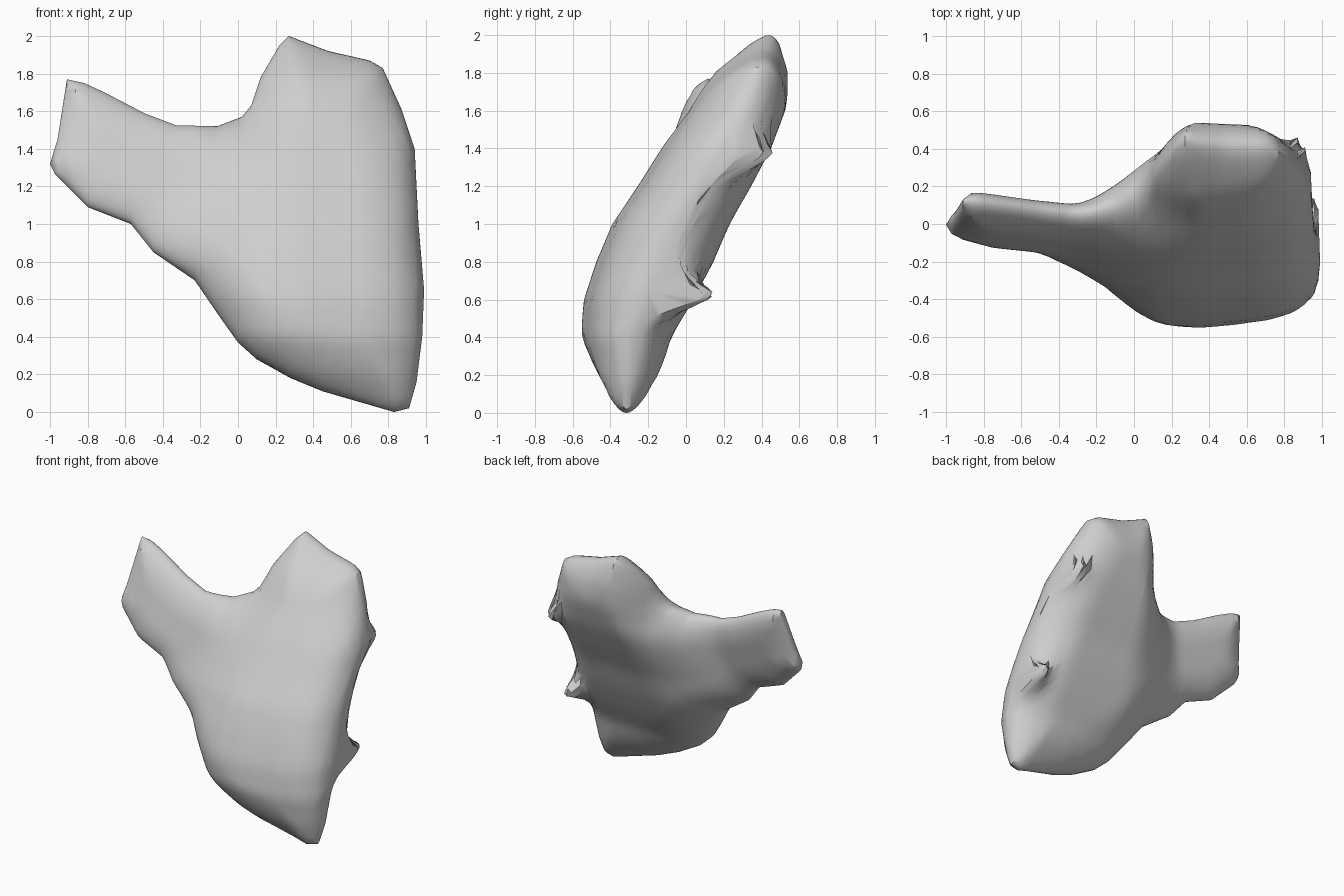
import bpy, bmesh, math, random

if "Cube" in bpy.data.objects:
    bpy.data.objects.remove(bpy.data.objects["Cube"])

random.seed(4)

# Front silhouette (x, z), upper and lower edges from left tip to right rim
TOP = [(-1, 1.32), (-.96, 1.45), (-.91, 1.77), (-.82, 1.75), (-.71, 1.70), (-.5, 1.59),
       (-.33, 1.525), (-.11, 1.52), (.02, 1.57), (.07, 1.63), (.12, 1.78), (.22, 1.95),
       (.27, 2.0), (.48, 1.92), (.7, 1.87), (.77, 1.83), (.87, 1.61), (.94, 1.4),
       (.96, 1.0), (.99, .65)]
LOW = [(-1, 1.32), (-.97, 1.26), (-.8, 1.09), (-.57, 1.0), (-.45, .85), (-.23, .7),
       (-.1, .51), (.0, .37), (.1, .28), (.28, .18), (.45, .11), (.83, 0), (.91, .02),
       (.95, .16), (.98, .4), (.99, .65)]
# Leaning body: height, middle y, half thickness
MID = [(0, -.34), (.4, -.32), (.6, -.25), (.8, -.165), (1, -.08), (1.2, .045),
       (1.4, .16), (1.6, .27), (1.8, .345), (2, .44)]
HALF = [(0, .14), (.2, .2), (.4, .24), (.6, .29), (.8, .31), (1, .31), (1.4, .29),
        (1.8, .22), (2, .14)]
# Bony spurs on the back of the right rim: x, z, reach, radius
SPURS = [(.89, 1.37, .13, .08), (.97, .62, .24, .09)]


def lerp(table, v):
    for (a, p), (b, q) in zip(table, table[1:]):
        if v <= b:
            return p + (q - p) * max(0, (v - a) / (b - a))
    return table[-1][1]


def clamp(v):
    return max(0, min(1, v))


OUTLINE = TOP + LOW[-2:0:-1]


def edge_distance(x, z):
    best = 9
    for (ax, az), (bx, bz) in zip(OUTLINE, OUTLINE[1:] + OUTLINE[:1]):
        dx, dz = bx - ax, bz - az
        t = clamp(((x - ax) * dx + (z - az) * dz) / (dx * dx + dz * dz))
        best = min(best, math.hypot(x - ax - t * dx, z - az - t * dz))
    return best


def section(x, z):
    """Front and back y at a point of the silhouette."""
    up = clamp((z - .7) / .8)                  # the bulge starts further right up high
    w = clamp((x + .6 - .3 * up) / (.8 - .2 * up))
    w = w * w * (3 - 2 * w)
    right = .025 * clamp((x - .35) / .4)
    mid = (1 - w) * (-.01 + .27 * (z - 1.3)) + w * lerp(MID, z) + right
    half = (1 - w) * .1 + w * lerp(HALF, z) - right
    k = 1 - min(1, edge_distance(x, z) / (.22 + .1 * w))
    half *= math.sqrt(max(0, 1 - k * k))
    spur = sum(r * math.exp(-((x - a) ** 2 + (z - b) ** 2) / (s * s)) for a, b, r, s in SPURS)
    if half < 1e-4:
        spur = 0
    return mid - half, mid + half + spur


# Column positions: silhouette knots plus even steps
xs = sorted({p[0] for p in TOP + LOW})
cols = [xs[0]]
for a, b in zip(xs, xs[1:]):
    n = max(1, round((b - a) / .04))
    cols += [a + (b - a) * i / n for i in range(1, n + 1)]

# Body: front and back skins joined along the silhouette
N = 40
bm = bmesh.new()
grids = [[], []]
for x in cols:
    lo, hi = lerp(LOW, x), lerp(TOP, x)
    rows = [[], []]
    for j in range(N + 1):
        z = lo + (hi - lo) * (1 - math.cos(math.pi * j / N)) / 2
        for row, y in zip(rows, section(x, z)):
            row.append(bm.verts.new((x, y, z)))
    for g, row in zip(grids, rows):
        g.append(row)
for s, g in enumerate(grids):
    for a, b in zip(g, g[1:]):
        for j in range(N):
            q = [a[j], b[j], b[j + 1], a[j + 1]]
            bm.faces.new(q[::-1] if s else q)
bmesh.ops.remove_doubles(bm, verts=bm.verts, dist=.002)
bmesh.ops.dissolve_degenerate(bm, edges=bm.edges, dist=.001)
bmesh.ops.recalc_face_normals(bm, faces=bm.faces)
mesh = bpy.data.meshes.new("bone_body")
bm.to_mesh(mesh)
bm.free()
body = bpy.data.objects.new("bone_body", mesh)
bpy.context.collection.objects.link(body)

# Single pale grey
grey = bpy.data.materials.new("pale_grey")
grey.diffuse_color = (.62, .62, .62, 1)
grey.use_nodes = True
grey.node_tree.nodes["Principled BSDF"].inputs["Base Color"].default_value = grey.diffuse_color
mesh.materials.append(grey)
bpy.context.view_layer.objects.active = body
body.select_set(True)
bpy.ops.object.shade_smooth_by_angle(angle=math.radians(30))
